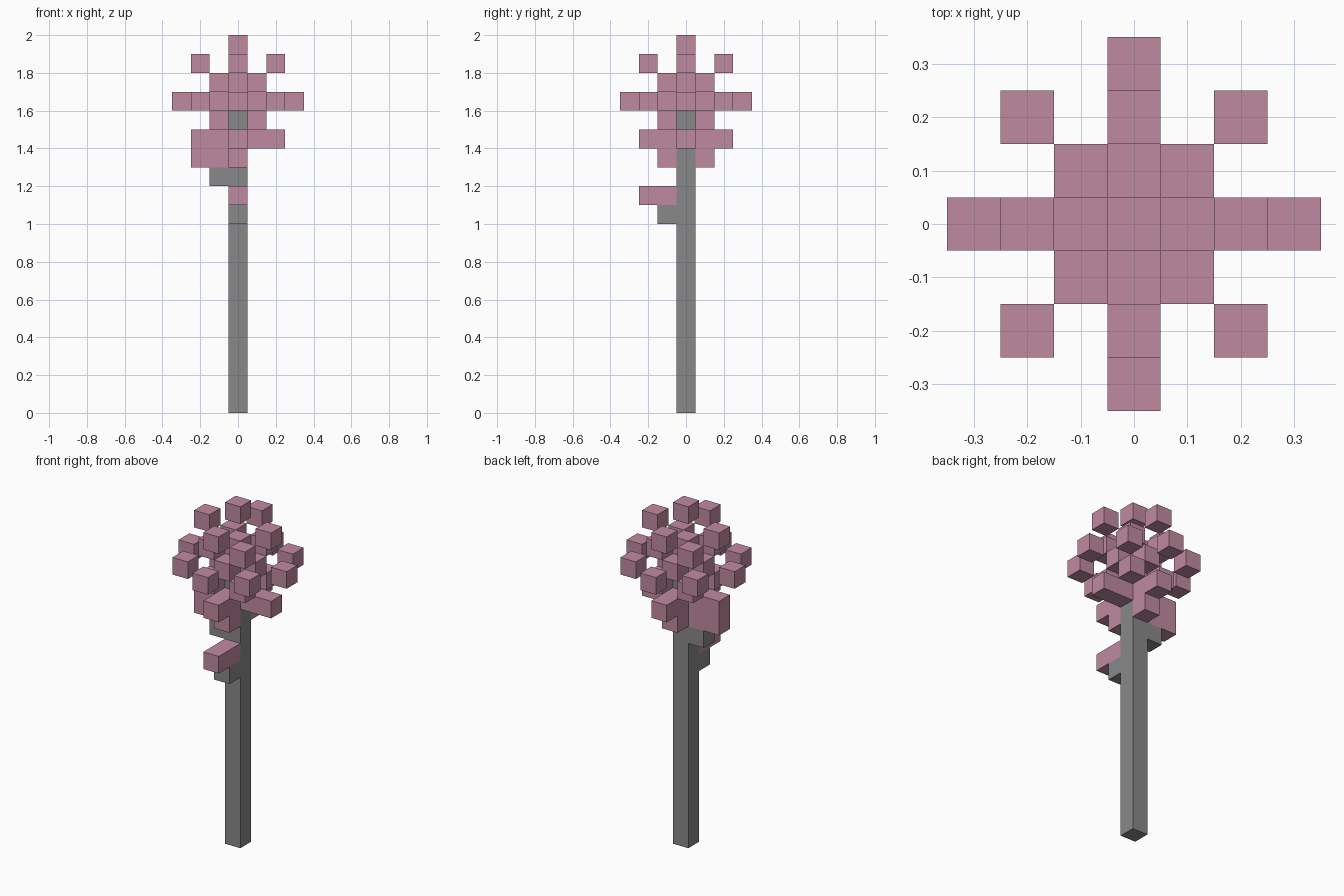
import bpy
import bmesh
from itertools import product
from mathutils import Matrix, Vector

if "Cube" in bpy.data.objects:
    bpy.data.objects.remove(bpy.data.objects["Cube"], do_unlink=True)

U = 0.1       # block size
CORE = 16     # layer of the crown's centre


def material(name, rgb):
    mat = bpy.data.materials.new(name)
    mat.use_nodes = True
    mat.diffuse_color = (*rgb, 1)
    bsdf = next(n for n in mat.node_tree.nodes if n.type == "BSDF_PRINCIPLED")
    bsdf.inputs["Base Color"].default_value = (*rgb, 1)
    return mat


GREY = material("bark_grey", (0.25, 0.25, 0.25))
PINK = material("blossom_pink", (0.53, 0.255, 0.355))


def blocks(name, mat, spans):
    """One object from boxes, each spanning two block cells inclusively."""
    bm = bmesh.new()
    for a, b in spans:
        a, b = Vector(a), Vector(b)
        size = Vector(abs(q - p) + 1 for p, q in zip(a, b)) * U
        centre = ((a + b) / 2 + Vector((0, 0, 0.5))) * U
        bmesh.ops.create_cube(bm, size=1, matrix=Matrix.Translation(centre) @ Matrix.Diagonal((*size, 1)))
    mesh = bpy.data.meshes.new(name)
    bm.to_mesh(mesh)
    bm.free()
    mesh.materials.append(mat)
    bpy.context.collection.objects.link(bpy.data.objects.new(name, mesh))


def cells(points):
    return [(p, p) for p in points]


SIDES = [(1, 0), (-1, 0), (0, 1), (0, -1)]
DIAGONALS = list(product((-1, 1), repeat=2))

# Trunk and its two twigs
blocks("trunk", GREY, [((0, 0, 0), (0, 0, 15))])
blocks("front_twig", GREY, cells([(0, -1, 10)]))
blocks("side_twig", GREY, cells([(-1, 0, 12)]))

# Blossoms on the twigs
blocks("front_twig_blossom", PINK, [((0, -2, 11), (0, -1, 11))])
blocks("side_twig_blossom", PINK, [((-2, 0, 13), (-1, 0, 14))])

# Lower arms of the crown, with a block hanging under the front and back ones
blocks("lower_arms", PINK, [((x, y, 14), (2 * x, 2 * y, 14)) for x, y in SIDES if x >= 0])
blocks("hanging_blocks", PINK, cells([(0, y, 13) for y in (-1, 1)]))

# Crown core: a plus shape with cubes at its eight corners
blocks("crown_core", PINK, cells([(0, 0, CORE), (0, 0, CORE + 1)] + [(x, y, CORE) for x, y in SIDES]))
blocks("core_corners", PINK, cells([(x, y, CORE + z) for x, y in DIAGONALS for z in (-1, 1)]))

# Loose outer cubes around the core
blocks("outer_ring", PINK, cells([(3 * x, 3 * y, CORE) for x, y in SIDES]
                                 + [(2 * x, 2 * y, CORE) for x, y in DIAGONALS]))
blocks("upper_ring", PINK, cells([(2 * x, 2 * y, CORE + 2) for x, y in SIDES]))
blocks("top_cube", PINK, cells([(0, 0, CORE + 3)]))
